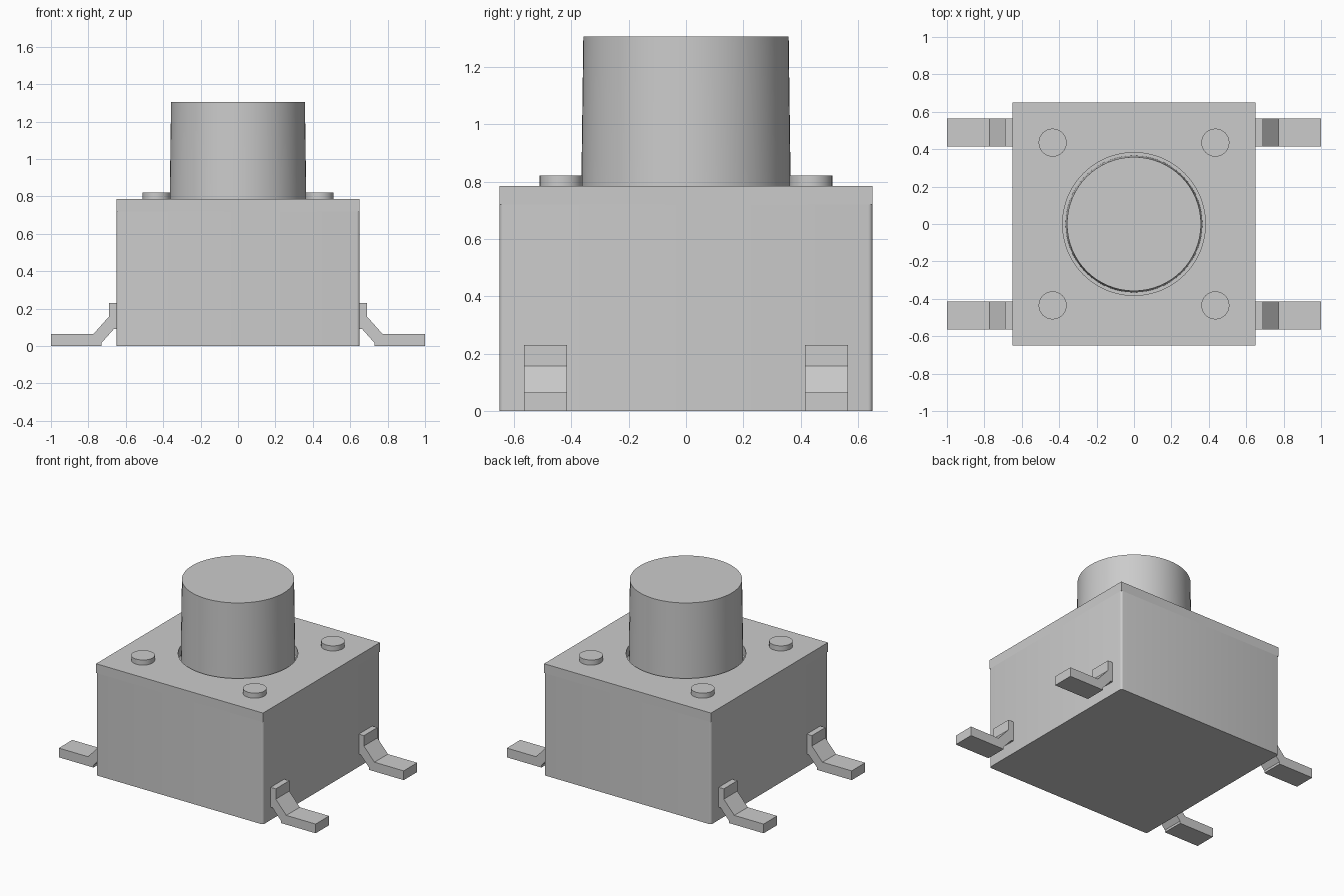
import bpy, bmesh
from math import cos, sin, pi, radians
from mathutils import Vector

cube = bpy.data.objects.get("Cube")
if cube:
    bpy.data.objects.remove(cube, do_unlink=True)

grey = bpy.data.materials.new("plain_grey")
grey.use_nodes = True
colour = (0.6, 0.6, 0.6, 1)
grey.diffuse_color = colour
grey.node_tree.nodes["Principled BSDF"].inputs["Base Color"].default_value = colour

HALF = 0.65      # half width of the housing
SEAM = 0.72      # height where the cover plate begins
TOP = 0.785      # top of the cover plate


def finish(bm, name, smooth=False):
    """Turn a bmesh into a named object."""
    bmesh.ops.recalc_face_normals(bm, faces=bm.faces)
    mesh = bpy.data.meshes.new(name)
    bm.to_mesh(mesh)
    bm.free()
    mesh.materials.append(grey)
    obj = bpy.data.objects.new(name, mesh)
    bpy.context.collection.objects.link(obj)
    if smooth:
        bpy.ops.object.select_all(action='DESELECT')
        obj.select_set(True)
        bpy.context.view_layer.objects.active = obj
        bpy.ops.object.shade_smooth_by_angle(angle=radians(35))
    return obj


def ring(radius, z, count):
    return [(radius * cos(2 * pi * i / count), radius * sin(2 * pi * i / count), z)
            for i in range(count)]


def extrude(bm, faces, offset):
    geom = bmesh.ops.extrude_face_region(bm, geom=faces)["geom"]
    verts = [g for g in geom if isinstance(g, bmesh.types.BMVert)]
    bmesh.ops.translate(bm, verts=verts, vec=Vector(offset))


def cylinder(name, x, y, z0, z1, r0, r1, count):
    bm = bmesh.new()
    bmesh.ops.create_cone(bm, cap_ends=True, segments=count,
                          radius1=r0, radius2=r1, depth=z1 - z0)
    bmesh.ops.translate(bm, verts=bm.verts, vec=(x, y, (z0 + z1) / 2))
    return finish(bm, name, smooth=True)


# Housing with softly rounded upright edges
bm = bmesh.new()
bmesh.ops.create_cube(bm, size=1)
bmesh.ops.scale(bm, verts=bm.verts, vec=(2 * HALF, 2 * HALF, SEAM))
bmesh.ops.translate(bm, verts=bm.verts, vec=(0, 0, SEAM / 2))
upright = [e for e in bm.edges if abs(e.verts[0].co.z - e.verts[1].co.z) > 0.1]
bmesh.ops.bevel(bm, geom=upright, offset=0.015, segments=4, profile=0.5, affect='EDGES')
finish(bm, "housing", smooth=True)

# Square cover plate with a round opening
bm = bmesh.new()
square = [(x * HALF, y * HALF, SEAM) for x, y in ((-1, -1), (1, -1), (1, 1), (-1, 1))]
edges = []
for loop in (square, ring(0.382, SEAM, 64)):
    verts = [bm.verts.new(p) for p in loop]
    edges += [bm.edges.new((v, verts[i - 1])) for i, v in enumerate(verts)]
bmesh.ops.triangle_fill(bm, edges=edges, use_beauty=True, normal=(0, 0, 1))
extrude(bm, bm.faces[:], (0, 0, TOP - SEAM))
finish(bm, "cover_plate", smooth=True)

# Tapered push button rising through the opening
cylinder("push_button", 0, 0, SEAM - 0.01, 1.305, 0.366, 0.358, 64)

# Bent contact legs and rivets, one of each per corner
leg_profile = [(0.64, 0.09), (0.64, 0.23), (0.69, 0.23), (0.69, 0.157), (0.772, 0.065),
               (1, 0.065), (1, 0), (0.73, 0), (0.73, 0.016), (0.664, 0.09)]
for sx, side in ((1, "left"), (-1, "right")):
    for sy, end in ((-1, "front"), (1, "back")):
        bm = bmesh.new()
        face = bm.faces.new([bm.verts.new((sx * x, sy * 0.415, z)) for x, z in leg_profile])
        extrude(bm, [face], (0, sy * 0.15, 0))
        finish(bm, f"{end}_{side}_leg")
        cylinder(f"{end}_{side}_rivet", sx * 0.435, sy * 0.435,
                 TOP - 0.01, 0.821, 0.075, 0.075, 32)
